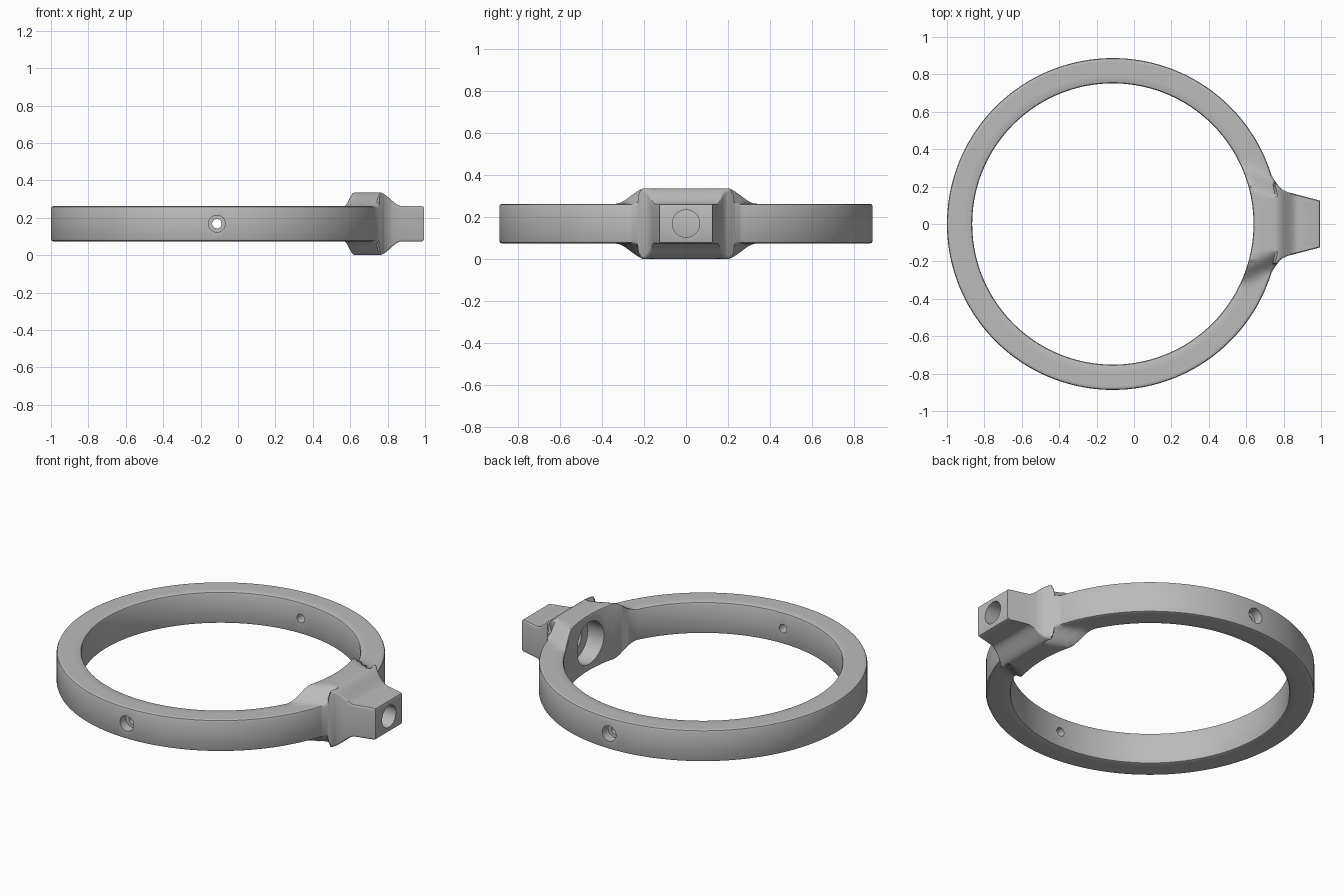
import bpy, bmesh, math

if "Cube" in bpy.data.objects:
    bpy.data.objects.remove(bpy.data.objects["Cube"])

CX, MID = -0.113, 0.168          # ring centre in x, middle plane in z
R_IN, R_OUT = 0.752, 0.887
H_RING, H_BOSS, H_NOZ = 0.094, 0.168, 0.094
B = 0.012                        # edge rounding

# half outline of the neck and nozzle, seen from above
NECK = [(0.995, 0.0), (0.995, 0.125), (0.85, 0.163), (0.82, 0.171), (0.798, 0.181),
        (0.781, 0.194), (0.767, 0.212), (0.752, 0.232), (0.736, 0.258)]
NECK_ANG = [math.atan2(y, x - CX) for x, y in NECK]


def smooth(a, b, v):
    t = max(0.0, min(1.0, (v - a) / (b - a)))
    return t * t * (3 - 2 * t)


def outer_radius(ang):
    a = abs(ang)
    for (x0, y0), (x1, y1), a0, a1 in zip(NECK, NECK[1:], NECK_ANG, NECK_ANG[1:]):
        if a0 - 1e-9 <= a <= a1 + 1e-9:
            c, s = math.cos(a), math.sin(a)
            px, dx, dy = x0 - CX, x1 - x0, y1 - y0
            t = -(c * y0 - s * px) / (c * dy - s * dx)
            return max(R_OUT, (px + t * dx) * c + (y0 + t * dy) * s)
    return R_OUT


def half_height(x, y):
    if x < 0.3:
        return H_RING
    side = 1 - smooth(0.205, 0.325, abs(y) + 0.5 * (x - 0.6))
    front = 1 - smooth(0.755, 0.875, x)
    if x > 0.755:
        side = 1 - smooth(0.28, 0.36, abs(y) + 0.5 * (x - 0.6))
        side = max(side, 1 - smooth(0.205, 0.325, abs(y) + 0.5 * (x - 0.6)))
    return H_RING + (H_BOSS - H_RING) * min(side, front)


def build_body():
    # finer angular steps around the boss and the nozzle
    angs = [math.radians(d * 0.5) for d in range(-56, 57)]
    angs += [math.radians(28 + 2 * i) for i in range(1, 152)]
    angs += [s * a for a in NECK_ANG[1:] for s in (1, -1)]
    angs = sorted(angs)
    angs = [a for i, a in enumerate(angs) if i == 0 or a - angs[i - 1] > 1e-4]
    cols = [0.80, 0.84] + [0.868 + 0.0125 * i for i in range(11)]
    bm = bmesh.new()
    rings = []
    for a in angs:
        ro = outer_radius(a)
        sec = [(R_IN, B), (R_IN + 0.3 * B, 0.3 * B), (R_IN + B, 0)]
        sec += [(min(r, ro - B), 0) for r in cols]
        sec += [(ro - B, 0), (ro - 0.3 * B, 0.3 * B), (ro, B)]
        top, bot = [], []
        for r, drop in sec:
            x, y = CX + r * math.cos(a), r * math.sin(a)
            h = half_height(x, y) - drop
            top.append(bm.verts.new((x, y, MID + h)))
            bot.append(bm.verts.new((x, y, MID - h)))
        rings.append(top + bot[::-1])
    n = len(rings[0])
    for r0, r1 in zip(rings, rings[1:] + rings[:1]):
        for j in range(n):
            k = (j + 1) % n
            bm.faces.new((r0[j], r0[k], r1[k], r1[j]))
    bmesh.ops.remove_doubles(bm, verts=bm.verts, dist=2e-5)
    bmesh.ops.recalc_face_normals(bm, faces=bm.faces)
    me = bpy.data.meshes.new("clamp_ring")
    bm.to_mesh(me)
    bm.free()
    ob = bpy.data.objects.new("clamp_ring", me)
    bpy.context.collection.objects.link(ob)
    return ob


def cut(ob, name, radius, start, end, axis):
    # round hole between two positions along x or y
    length, mid = end - start, (start + end) / 2
    loc = (mid, 0, MID) if axis == "x" else (CX, mid, MID)
    rot = (0, math.pi / 2, 0) if axis == "x" else (math.pi / 2, 0, 0)
    bpy.ops.mesh.primitive_cylinder_add(vertices=48, radius=radius, depth=length,
                                        location=loc, rotation=rot)
    cutter = bpy.context.object
    cutter.name = name
    cutter.hide_render = True
    mod = ob.modifiers.new(name, "BOOLEAN")
    mod.operation, mod.solver, mod.object = "DIFFERENCE", "EXACT", cutter
    bpy.context.view_layer.objects.active = ob
    bpy.ops.object.modifier_apply(modifier=name)
    bpy.data.objects.remove(cutter)


ring = build_body()

# nozzle bore with its wide inner recess
cut(ring, "nozzle_bore", 0.065, 0.5, 1.1, "x")
cut(ring, "inner_recess", 0.125, 0.4, 0.735, "x")
# screw holes front and back, each with an outer recess
cut(ring, "screw_hole", 0.025, -1.0, 1.0, "y")
for s in (-1, 1):
    a, b = sorted((s * 0.83, s * 1.0))
    cut(ring, "screw_recess", 0.045, a, b, "y")

mat = bpy.data.materials.new("plain_grey")
mat.diffuse_color = (0.5, 0.5, 0.5, 1)
mat.use_nodes = True
mat.node_tree.nodes["Principled BSDF"].inputs["Base Color"].default_value = mat.diffuse_color
ring.data.materials.clear()
ring.data.materials.append(mat)

bpy.ops.object.select_all(action="DESELECT")
ring.select_set(True)
bpy.context.view_layer.objects.active = ring
bpy.ops.object.shade_smooth_by_angle(angle=math.radians(35))
